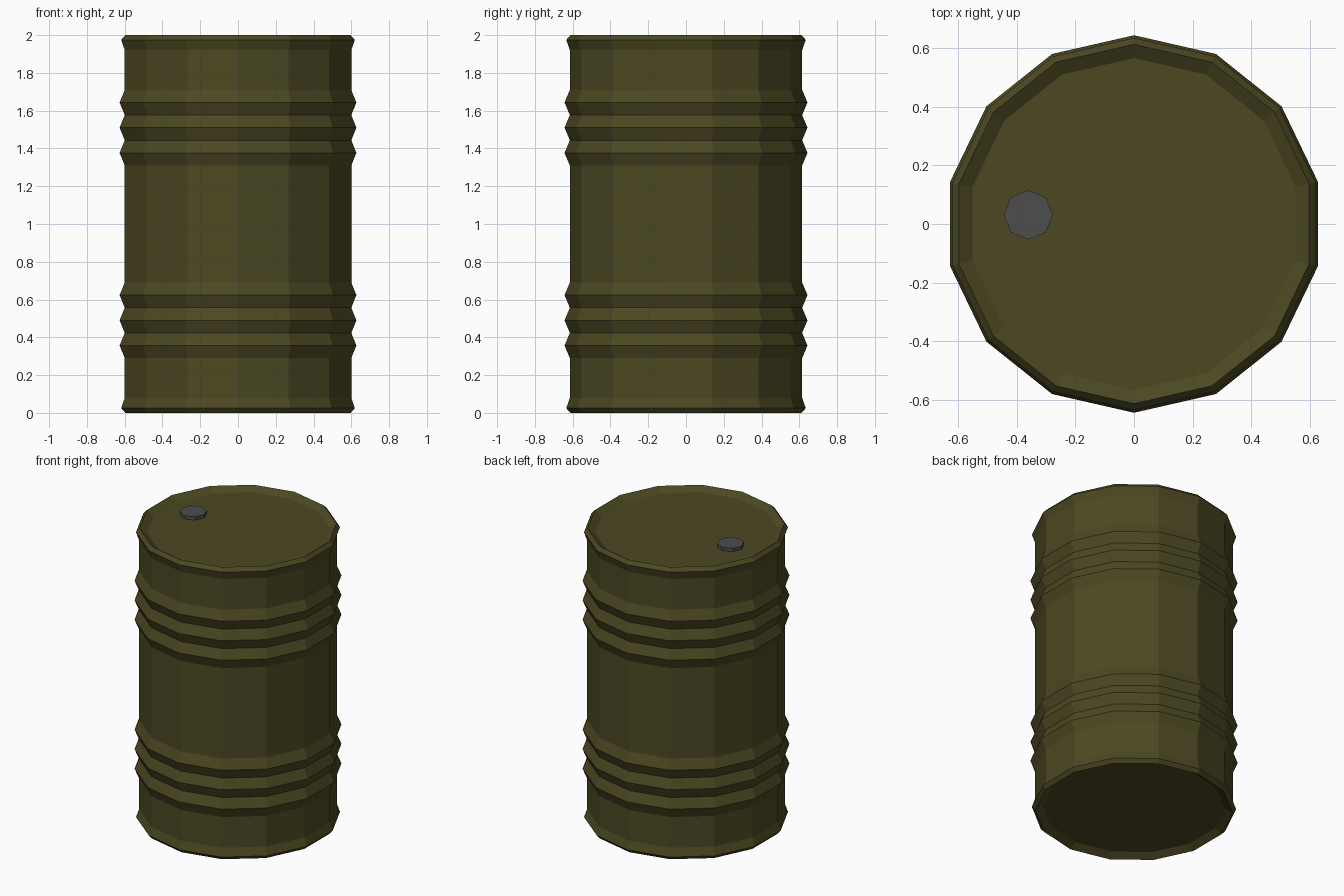
import bpy, bmesh, math

if "Cube" in bpy.data.objects:
    bpy.data.objects.remove(bpy.data.objects["Cube"])

SIDES = 14


def material(name, rgb):
    m = bpy.data.materials.new(name)
    m.diffuse_color = (*rgb, 1)
    m.use_nodes = True
    m.node_tree.nodes["Principled BSDF"].inputs["Base Color"].default_value = m.diffuse_color
    return m


def lathe(name, profile, sides, mat, center=(0, 0)):
    """Flat-shaded solid of revolution, closed by a disc at each end."""
    bm = bmesh.new()
    rings = []
    for r, z in profile:
        rings.append([bm.verts.new((
            center[0] + r * math.cos(math.pi / 2 + 2 * math.pi * i / sides),
            center[1] + r * math.sin(math.pi / 2 + 2 * math.pi * i / sides),
            z)) for i in range(sides)])
    for a, b in zip(rings, rings[1:]):
        for i in range(sides):
            j = (i + 1) % sides
            bm.faces.new((a[i], a[j], b[j], b[i]))
    bm.faces.new(rings[0][::-1])
    bm.faces.new(rings[-1])
    bmesh.ops.recalc_face_normals(bm, faces=bm.faces)
    mesh = bpy.data.meshes.new(name)
    bm.to_mesh(mesh)
    bm.free()
    mesh.materials.append(mat)
    obj = bpy.data.objects.new(name, mesh)
    bpy.context.collection.objects.link(obj)
    return obj


olive = material("olive_paint", (0.072, 0.065, 0.016))
grey = material("dark_grey", (0.075, 0.075, 0.075))

BODY, RIDGE, RIM = 0.615, 0.643, 0.634

# Lower half: recessed base, flared rim and three ribs
lower = [(0.565, 0.03), (0.612, 0.0), (RIM, 0.025), (BODY, 0.08)]
for k in range(7):
    lower.append((RIDGE if k % 2 else BODY, 0.29 + k * 0.0667))

# Upper half mirrors the lower one
upper = [(r, 2.0 - z) for r, z in reversed(lower)]
lathe("barrel_body", lower + upper, SIDES, olive)

# Filler cap on the lid
lathe("filler_cap", [(0.084, 1.965), (0.084, 1.993)], 8, grey, (-0.36, 0.031))
